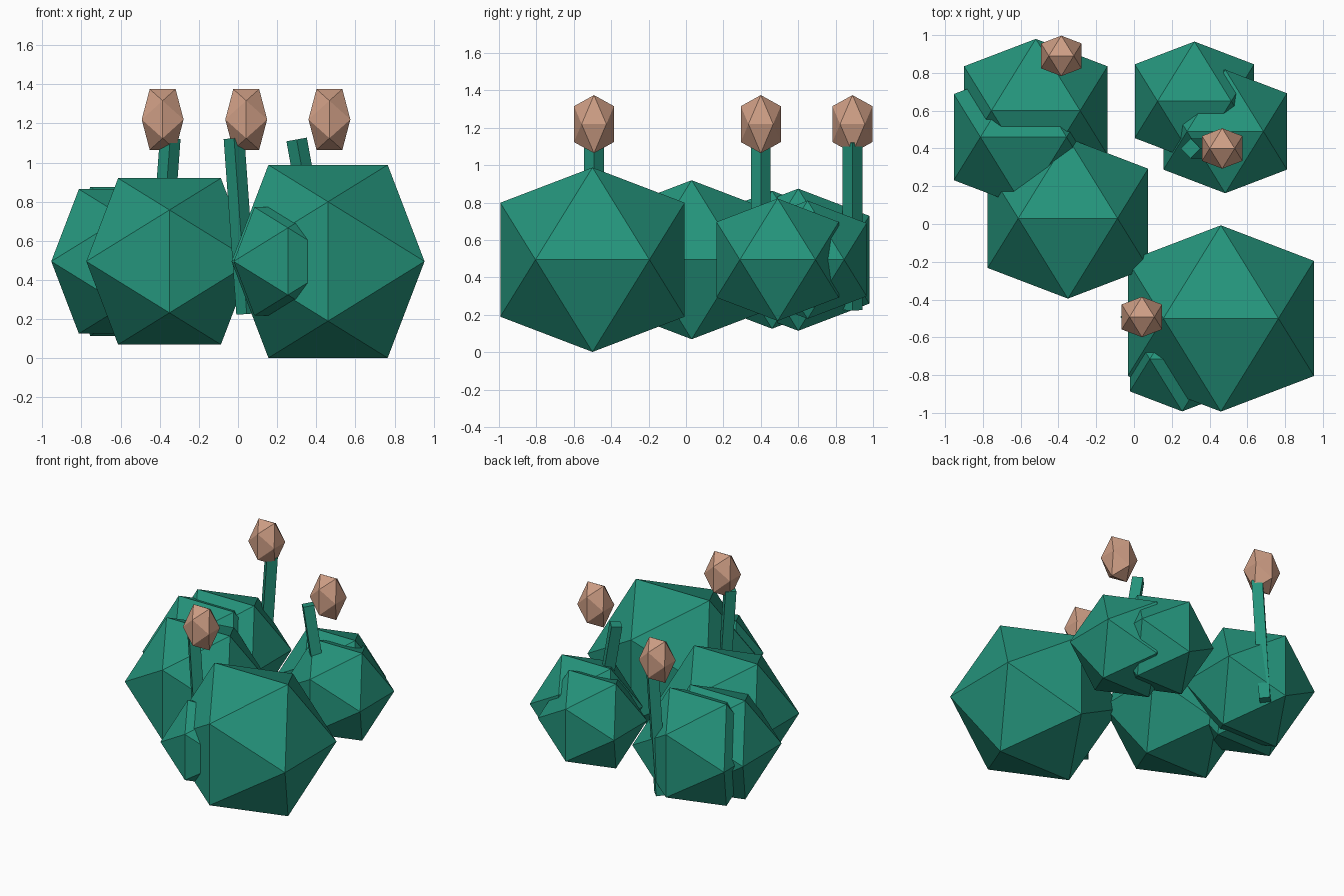
import bpy, bmesh, math

if "Cube" in bpy.data.objects:
    bpy.data.objects.remove(bpy.data.objects["Cube"])

PHI = (1 + math.sqrt(5)) / 2


def material(name, rgb):
    m = bpy.data.materials.new(name)
    m.diffuse_color = (*rgb, 1)
    m.use_nodes = True
    m.node_tree.nodes["Principled BSDF"].inputs["Base Color"].default_value = m.diffuse_color
    return m


green = material("leaf green", (0.018, 0.296, 0.200))
brown = material("bud tan", (0.61, 0.337, 0.231))


def icosahedron(name, center, half, mat, stretch=1.0):
    """Flat-faced icosahedron with an edge lying along x on top."""
    bm = bmesh.new()
    a, b = half / PHI, half
    for s in (-1, 1):
        for t in (-1, 1):
            for v in ((s * a, 0, t * b), (0, s * b, t * a), (s * b, t * a, 0)):
                bm.verts.new((v[0], v[1], v[2] * stretch))
    bmesh.ops.convex_hull(bm, input=bm.verts)
    bmesh.ops.recalc_face_normals(bm, faces=bm.faces)
    mesh = bpy.data.meshes.new(name)
    bm.to_mesh(mesh)
    bm.free()
    mesh.materials.append(mat)
    ob = bpy.data.objects.new(name, mesh)
    ob.location = center
    bpy.context.collection.objects.link(ob)


# Bush clumps: x, y, half width, all centred at one height
clumps = [
    (0.46, -0.50, 0.493),
    (-0.35, 0.03, 0.425),
    (-0.52, 0.60, 0.380),
    (-0.585, 0.46, 0.369),
    (0.32, 0.65, 0.316),
    (0.483, 0.49, 0.327),
    (0.255, -0.715, 0.277),
]
for i, (x, y, half) in enumerate(clumps):
    icosahedron(f"bush_clump_{i + 1}", (x, y, 0.495), half, green)

# Leaning four-sided stems with a bud floating over each: stem x, bud x, y, lean
for i, (sx, bx, y, lean) in enumerate([
    (-0.38, -0.385, 0.89, 0.075),
    (0.012, 0.042, -0.492, -0.072),
    (0.38, 0.467, 0.40, -0.18),
]):
    bpy.ops.mesh.primitive_cylinder_add(
        vertices=4, radius=0.053, depth=0.90,
        location=(sx, y, 0.675), rotation=(0, lean, 0))
    stem = bpy.context.object
    stem.name = f"stem_{i + 1}"
    stem.data.materials.append(green)
    icosahedron(f"bud_{i + 1}", (bx, y, 1.22), 0.107, brown, 1.45)
